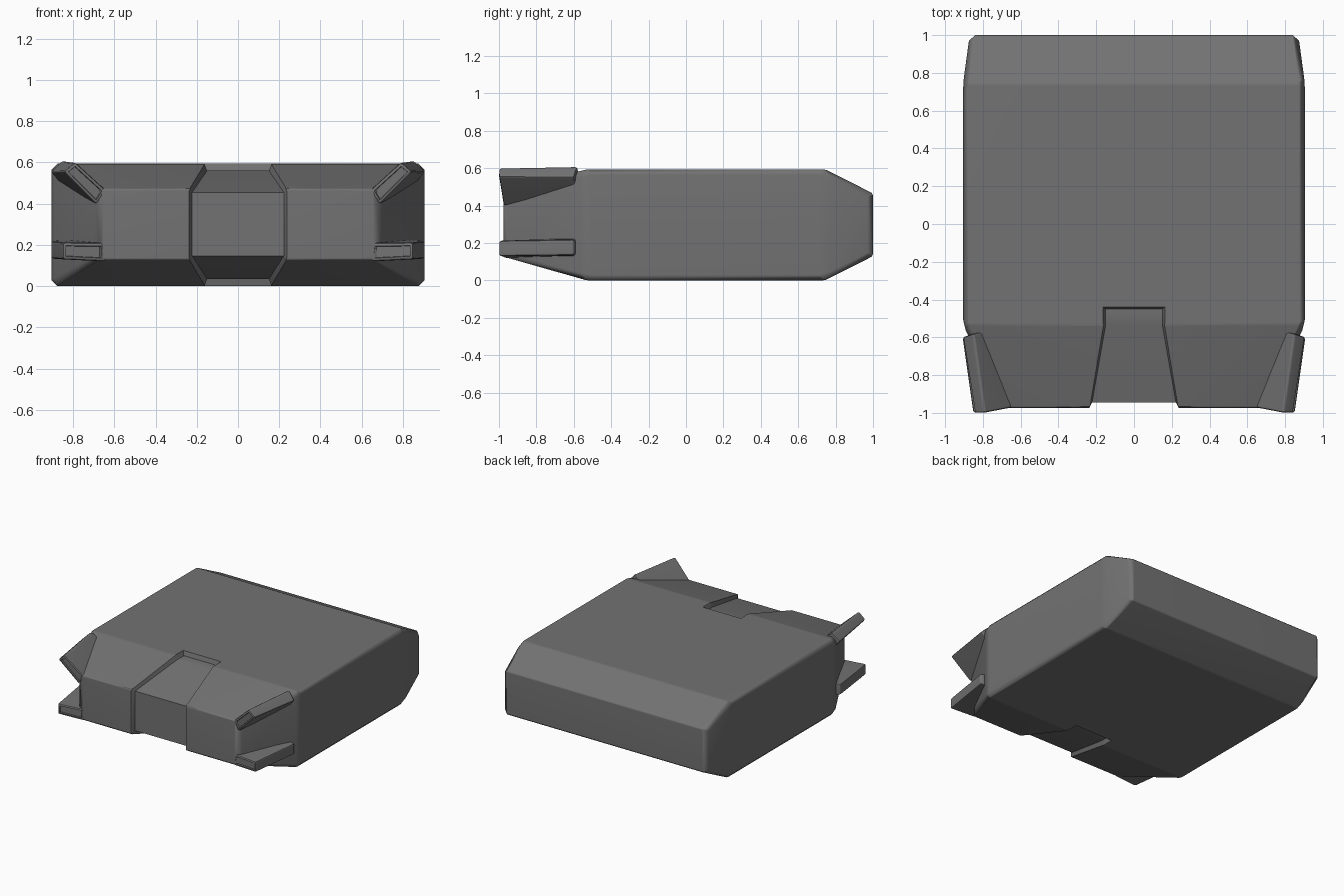
import bpy, bmesh, math

if "Cube" in bpy.data.objects:
    bpy.data.objects.remove(bpy.data.objects["Cube"])

dark = bpy.data.materials.new("dark_grey")
dark.diffuse_color = (0.17, 0.17, 0.17, 1)
dark.use_nodes = True
dark.node_tree.nodes["Principled BSDF"].inputs["Base Color"].default_value = dark.diffuse_color

def loft(name, sections, bevels=(), segments=1):
    """Skin four-point sections into a closed solid; bevels = (edge test, width)."""
    bm = bmesh.new()
    rings = [[bm.verts.new(p) for p in s] for s in sections]
    for a, b in zip(rings, rings[1:]):
        for i in range(4):
            j = (i + 1) % 4
            bm.faces.new((a[i], a[j], b[j], b[i]))
    bm.faces.new(rings[0][::-1])
    bm.faces.new(rings[-1])
    bmesh.ops.recalc_face_normals(bm, faces=bm.faces)
    for test, width in bevels:
        bmesh.ops.bevel(bm, geom=[e for e in bm.edges if test(e)], offset=width,
                        segments=segments, profile=0.5, affect='EDGES', clamp_overlap=True)
    mesh = bpy.data.meshes.new(name)
    bm.to_mesh(mesh)
    bm.free()
    mesh.materials.append(dark)
    ob = bpy.data.objects.new(name, mesh)
    bpy.context.collection.objects.link(ob)
    return ob

def smooth(ob, angle):
    """Smooth the bevels but keep the big faces flat."""
    bpy.ops.object.select_all(action='DESELECT')
    ob.select_set(True)
    bpy.context.view_layer.objects.active = ob
    bpy.ops.object.shade_smooth_by_angle(angle=math.radians(angle))
    weighted = ob.modifiers.new("flat_faces", 'WEIGHTED_NORMAL')
    weighted.keep_sharp = True

def crosswise(e):
    return abs(e.verts[0].co.x - e.verts[1].co.x) > 0.5

# Main body: rectangles along y (y, half width, bottom, top)
stations = [(-0.975, 0.685, 0.127, 0.472), (-0.535, 0.905, 0, 0.594),
            (0.743, 0.905, 0, 0.594), (1.0, 0.87, 0.13, 0.465)]
body = loft("body", [[(-w, y, b), (w, y, b), (w, y, t), (-w, y, t)]
                     for y, w, b, t in stations],
            [(lambda e: not crosswise(e), 0.03), (crosswise, 0.01)])

# Channel wrapping over the nose: (inner y, z), (outer y, z), half width
path = [((-0.45, 0.56), (-0.43, 0.63), 0.162), ((-0.535, 0.56), (-0.545, 0.63), 0.162),
        ((-0.945, 0.455), (-1.0, 0.50), 0.234), ((-0.945, 0.147), (-1.0, 0.10), 0.234),
        ((-0.535, 0.035), (-0.545, -0.04), 0.162), ((-0.45, 0.035), (-0.43, -0.04), 0.162)]
cutter = loft("channel_cutter", [[(-w + .012, *i), (w - .012, *i), (w + .015, *o), (-w - .015, *o)]
                                 for i, o, w in path])
cutter.hide_render = True
bpy.context.view_layer.objects.active = body
mod = body.modifiers.new("channel", 'BOOLEAN')
mod.operation, mod.object, mod.solver = 'DIFFERENCE', cutter, 'EXACT'
bpy.ops.object.modifier_apply(modifier=mod.name)
bpy.data.objects.remove(cutter)
smooth(body, 50)

# Corner fins: front section then rear section
fins = {
    "upper_fin": ([(0.64, -0.97, 0.465), (0.685, -0.975, 0.395), (0.845, -1.0, 0.555), (0.79, -1.0, 0.602)],
                  [(0.80, -0.57, 0.575), (0.85, -0.585, 0.485), (0.907, -0.60, 0.553), (0.85, -0.58, 0.61)]),
    "lower_fin": ([(0.65, -0.97, 0.21), (0.64, -0.97, 0.12), (0.85, -1.0, 0.13), (0.85, -1.0, 0.212)],
                  [(0.81, -0.57, 0.228), (0.81, -0.57, 0.125), (0.907, -0.60, 0.135), (0.907, -0.60, 0.218)]),
}
for name, (front, rear) in fins.items():
    for side, s in (("right", 1), ("left", -1)):
        fin = loft(f"{name}_{side}", [[(s * x, y, z) for x, y, z in sec] for sec in (front, rear)],
                   [(lambda e: True, 0.012)], 2)
        # Sunken panel on the front end
        bm = bmesh.new()
        bm.from_mesh(fin.data)
        end = max((f for f in bm.faces if f.normal.y < -0.9), key=lambda f: f.calc_area())
        bmesh.ops.inset_individual(bm, faces=[end], thickness=0.005)
        bmesh.ops.inset_individual(bm, faces=[end], thickness=0.003, depth=-0.01)
        bm.to_mesh(fin.data)
        bm.free()
        smooth(fin, 40)
